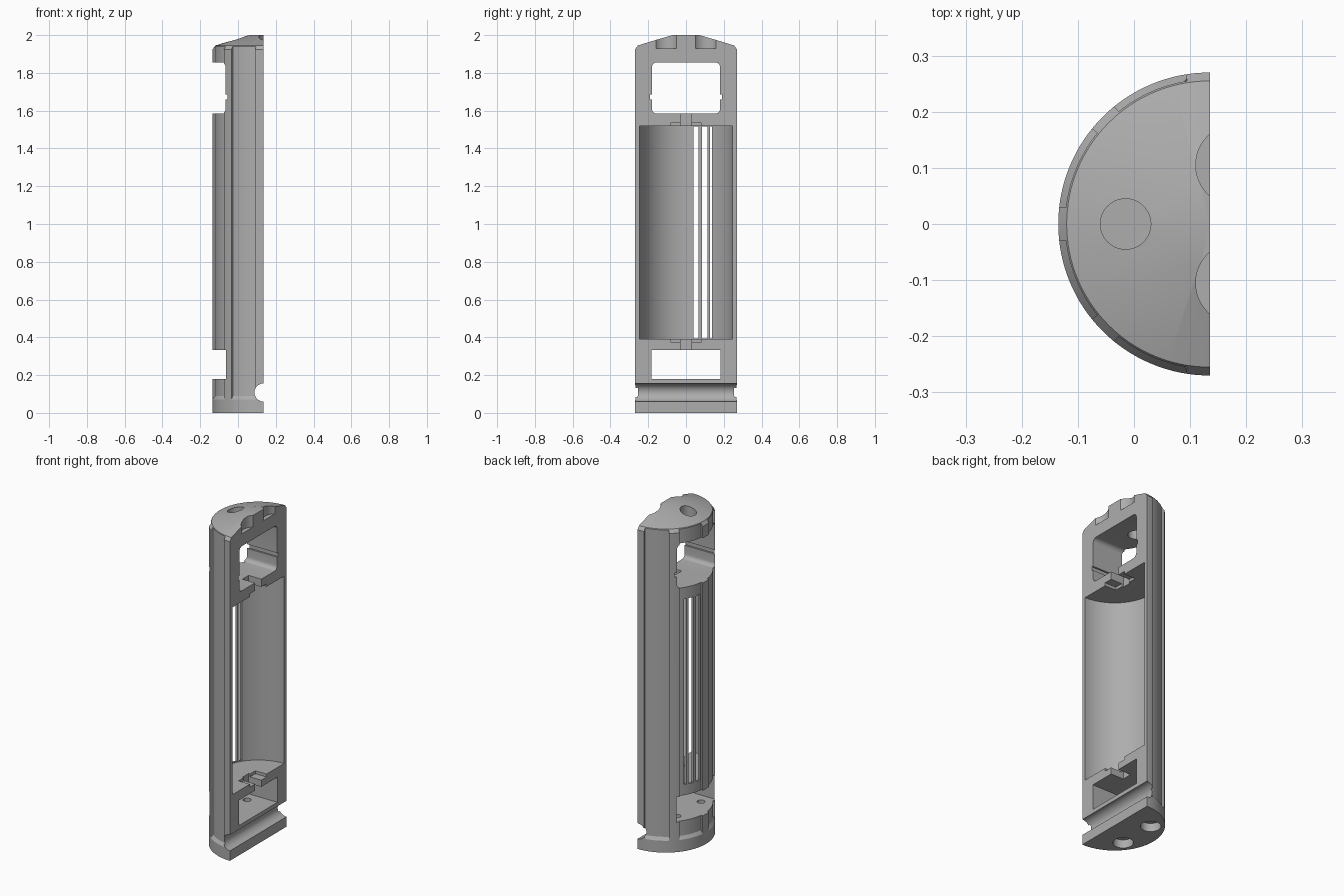
import bpy, bmesh, math
from mathutils import Vector, Matrix

cube = bpy.data.objects.get("Cube")
if cube:
    bpy.data.objects.remove(cube, do_unlink=True)

AXIS = 0.135      # x of the tube axis, which lies on the flat split face
R = 0.27          # outer radius

grey = bpy.data.materials.new("plain grey")
grey.use_nodes = True
colour = (0.42, 0.42, 0.42, 1)
grey.diffuse_color = colour
grey.node_tree.nodes["Principled BSDF"].inputs["Base Color"].default_value = colour


def finish(bm, name):
    bmesh.ops.recalc_face_normals(bm, faces=bm.faces)
    mesh = bpy.data.meshes.new(name)
    bm.to_mesh(mesh)
    bm.free()
    mesh.materials.append(grey)
    obj = bpy.data.objects.new(name, mesh)
    bpy.context.collection.objects.link(obj)
    return obj


def sector(name, profile, start, end, steps):
    """Sweep a closed (radius, z) profile about the axis; 0 degrees is -x, +90 is +y."""
    bm = bmesh.new()
    rings = []
    for i in range(steps + 1):
        a = math.radians(start + (end - start) * i / steps)
        rings.append([bm.verts.new((AXIS - r * math.cos(a), r * math.sin(a), z))
                      for r, z in profile])
    n = len(profile)
    for a, b in zip(rings, rings[1:]):
        for j in range(n):
            k = (j + 1) % n
            bm.faces.new((a[j], a[k], b[k], b[j]))
    bm.faces.new(rings[0])
    bm.faces.new(rings[-1])
    bmesh.ops.remove_doubles(bm, verts=bm.verts, dist=1e-5)
    return finish(bm, name)


def box(name, x, y, z, rounding=0):
    bm = bmesh.new()
    bmesh.ops.create_cube(bm, size=1)
    lo, hi = Vector((x[0], y[0], z[0])), Vector((x[1], y[1], z[1]))
    size = hi - lo
    for v in bm.verts:
        v.co = (lo + hi) / 2 + Vector(c * s for c, s in zip(v.co, size))
    if rounding:
        edges = [e for e in bm.edges if abs(e.verts[0].co.x - e.verts[1].co.x) > 0.01]
        bmesh.ops.bevel(bm, geom=edges, offset=rounding, segments=5,
                        profile=0.5, affect='EDGES')
    return finish(bm, name)


def rod(name, centre, radius, length, along_y=False, sides=48):
    bm = bmesh.new()
    turn = Matrix.Rotation(math.pi / 2, 4, 'X') if along_y else Matrix()
    bmesh.ops.create_cone(bm, cap_ends=True, segments=sides, radius1=radius, radius2=radius,
                          depth=length, matrix=Matrix.Translation(centre) @ turn)
    return finish(bm, name)


# Half tube with a shallow conical top
body = sector("half_tube_body",
              [(0, 0), (R, 0), (R, 1.925), (0.255, 1.945), (0.075, 2), (0, 2)],
              -90, 90, 64)

cutters = []

# Shallow outer recesses, leaving raised ribs at the middle, diagonals and edges
recess = [(0.258, 0.09), (0.3, 0.025), (0.3, 2.1), (0.258, 2.1)]
for start, end in ((6.5, 39), (51, 81)):
    cutters.append(sector("recess", recess, start, end, 12))
    cutters.append(sector("recess", recess, -end, -start, 12))

# Long round chamber
cutters.append(rod("chamber", (AXIS, 0, 0.955), 0.247, 1.13, sides=96))

# Upper and lower windows, straight through
cutters.append(box("upper_window", (-0.3, 0.3), (-0.18, 0.18), (1.585, 1.855), 0.025))
cutters.append(box("upper_window_notch", (-0.3, 0.3), (-0.19, 0.19), (1.66, 1.685)))
cutters.append(box("lower_window", (-0.3, 0.3), (-0.183, 0.183), (0.18, 0.332)))

# Stepped contact slots between the chamber and each window
for wide, narrow in (((1.5, 1.538), (1.51, 1.6)), ((0.372, 0.41), (0.32, 0.4))):
    cutters.append(box("contact_slot", (0.06, 0.2), (-0.08, 0.08), wide))
    cutters.append(box("contact_neck", (0.05, 0.21), (-0.03, 0.03), narrow))

# Narrow slits through the thin wall, on one side only
for y in ((0.04, 0.067), (0.084, 0.115), (0.126, 0.138)):
    cutters.append(box("slit", (-0.3, 0.05), y, (0.395, 1.515)))

# Seal channel across the flat face
cutters.append(rod("seal_channel", (AXIS, 0, 0.108), 0.048, 0.8, along_y=True))

# Top hole, top pockets and counterbored base holes
cutters.append(rod("top_hole", (-0.015, 0, 1.95), 0.045, 0.24))
for side in (-1, 1):
    cutters.append(rod("top_pocket", (0.183, side * 0.105, 2.03), 0.073, 0.2))
    cutters.append(rod("base_counterbore", (-0.02, side * 0.115, 0), 0.055, 0.1))
    cutters.append(rod("base_hole", (-0.02, side * 0.115, 0.1), 0.022, 0.3))

# Carve the body and drop the cutters
bpy.context.view_layer.objects.active = body
for cutter in cutters:
    mod = body.modifiers.new(cutter.name, 'BOOLEAN')
    mod.operation = 'DIFFERENCE'
    mod.solver = 'EXACT'
    mod.object = cutter
    cutter.hide_render = True
    bpy.ops.object.modifier_apply(modifier=mod.name)
for cutter in cutters:
    bpy.data.objects.remove(cutter, do_unlink=True)

bpy.ops.object.select_all(action='DESELECT')
body.select_set(True)
bpy.ops.object.shade_smooth_by_angle(angle=math.radians(25))
